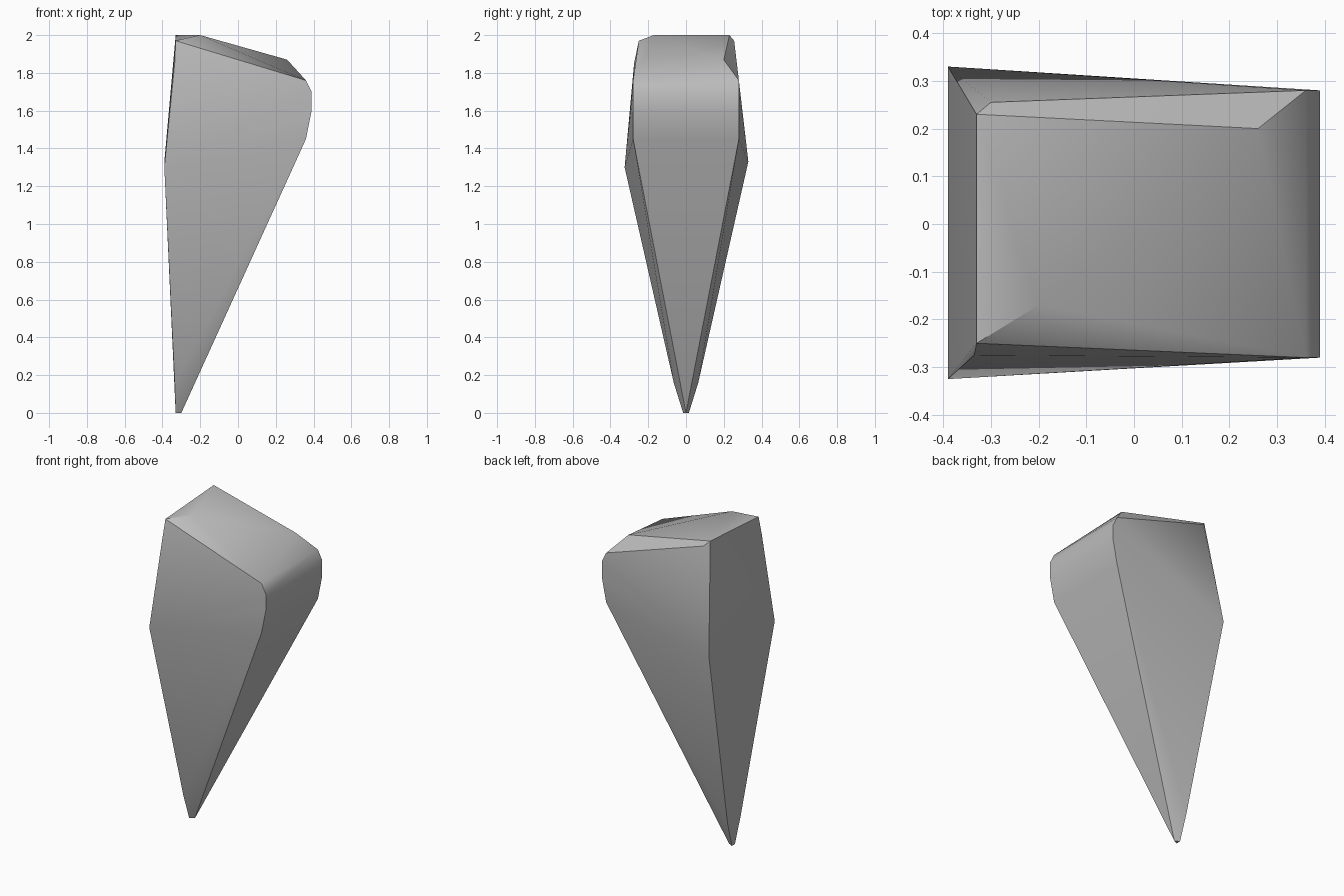
import bpy
import bmesh
import math

cube = bpy.data.objects.get("Cube")
if cube:
    bpy.data.objects.remove(cube, do_unlink=True)

# Plain grey stone
stone = bpy.data.materials.new("grey_stone")
stone.use_nodes = True
grey = (0.5, 0.5, 0.5, 1)
stone.diffuse_color = grey
bsdf = stone.node_tree.nodes["Principled BSDF"]
bsdf.inputs["Base Color"].default_value = grey
bsdf.inputs["Roughness"].default_value = 0.8

corners = []

# Pointed foot
corners.append((-0.30, 0, 0))
for side in (-1, 1):
    corners.append((-0.33, side * 0.015, 0))
    corners.append((-0.335, side * 0.065, 0.16))

# Rounded nose, the same on both sides
nose_profile = [(0.36, 1.76), (0.39, 1.70), (0.39, 1.60), (0.36, 1.45)]
for side in (-1, 1):
    corners += [(x, side * 0.28, z) for x, z in nose_profile]

# Widest corners of the flat side
corners += [(-0.39, -0.325, 1.30), (-0.39, 0.33, 1.33)]

# Chipped top corners and crown
corners += [
    (-0.335, -0.275, 1.85), (-0.33, -0.25, 1.97), (-0.20, -0.17, 2.0),
    (-0.33, 0.23, 2.0), (-0.30, 0.255, 1.97), (0.26, 0.20, 1.87),
]

# Shard: convex skin around the corners
bm = bmesh.new()
for co in corners:
    bm.verts.new(co)
hull = bmesh.ops.convex_hull(bm, input=bm.verts[:])
spare = {g for g in hull["geom_interior"] + hull["geom_unused"]
         if isinstance(g, bmesh.types.BMVert)}
bmesh.ops.delete(bm, geom=list(spare), context="VERTS")
bmesh.ops.recalc_face_normals(bm, faces=bm.faces[:])

mesh = bpy.data.meshes.new("stone_shard")
bm.to_mesh(mesh)
bm.free()
mesh.materials.append(stone)
shard = bpy.data.objects.new("stone_shard", mesh)
bpy.context.collection.objects.link(shard)

# Soft facets with crisp main edges
bpy.ops.object.select_all(action="DESELECT")
shard.select_set(True)
bpy.context.view_layer.objects.active = shard
bpy.ops.object.shade_smooth_by_angle(angle=math.radians(35))
